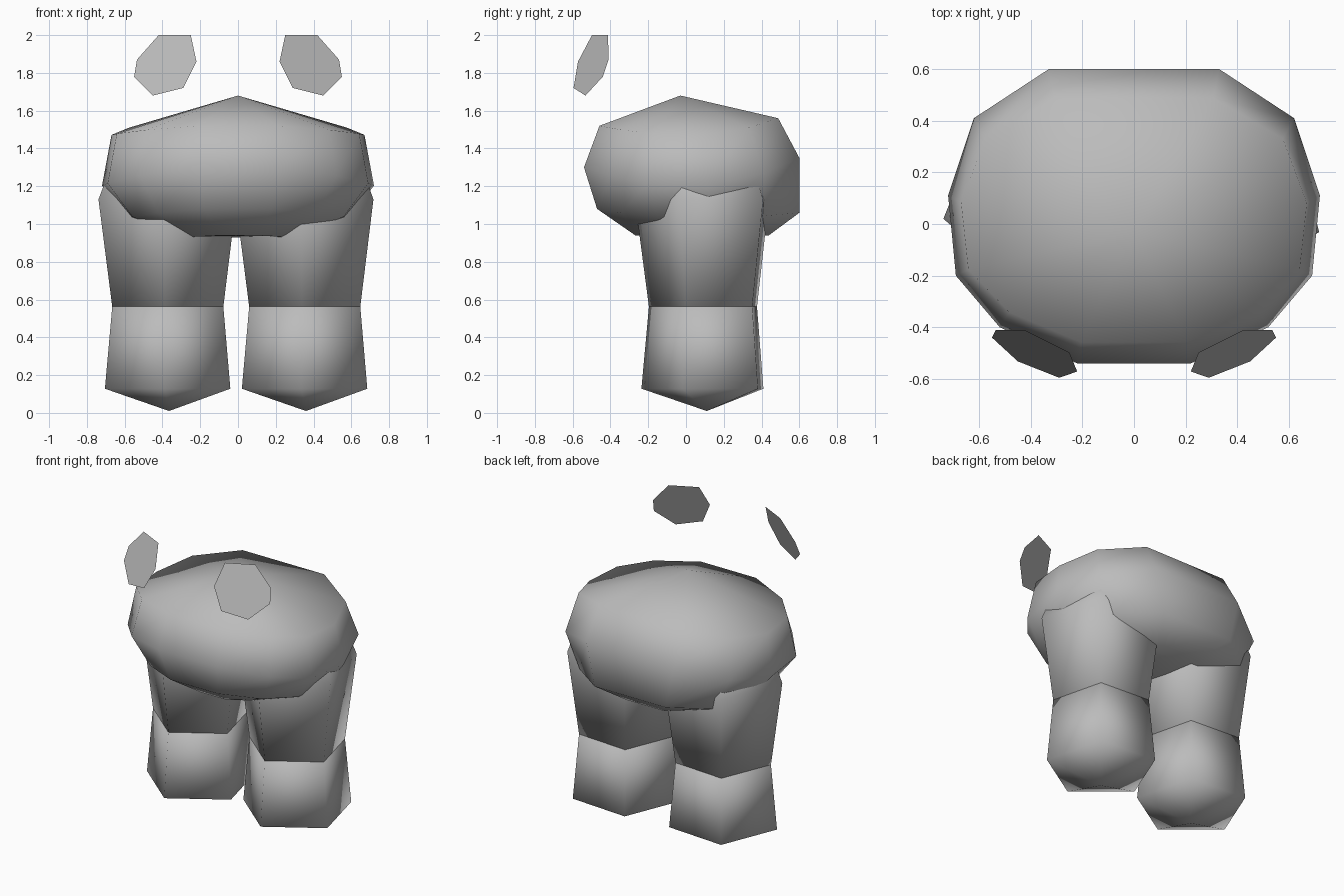
import bpy
from math import cos, sin, radians, pi

cube = bpy.data.objects.get("Cube")
if cube:
    bpy.data.objects.remove(cube, do_unlink=True)

grey = bpy.data.materials.new("plain grey")
grey.use_nodes = True
tone = (0.5, 0.5, 0.5, 1)
grey.diffuse_color = tone
grey.node_tree.nodes["Principled BSDF"].inputs["Base Color"].default_value = tone


def make_object(name, verts, faces, smooth=True):
    mesh = bpy.data.meshes.new(name)
    mesh.from_pydata(verts, [], faces)
    mesh.materials.append(grey)
    for poly in mesh.polygons:
        poly.use_smooth = smooth
    obj = bpy.data.objects.new(name, mesh)
    bpy.context.collection.objects.link(obj)
    return obj


def loft(name, rings, top=None, bottom=None):
    """Skin rings listed from bottom to top; close each end with a fan or a flat cap."""
    n = len(rings[0])
    verts = [v for ring in rings for v in ring]
    faces = []
    for k in range(len(rings) - 1):
        for i in range(n):
            a, b = k * n + i, k * n + (i + 1) % n
            faces.append((a, b, b + n, a + n))
    last = (len(rings) - 1) * n
    if top:
        verts.append(top)
        faces += [(last + i, last + (i + 1) % n, len(verts) - 1) for i in range(n)]
    else:
        faces.append(tuple(range(last, last + n)))
    if bottom:
        verts.append(bottom)
        faces += [((i + 1) % n, i, len(verts) - 1) for i in range(n)]
    else:
        faces.append(tuple(reversed(range(n))))
    return make_object(name, verts, faces)


# Body: twelve-sided rings that rise toward the front and back
half = [(0.22, -0.57), (0.52, -0.43), (0.69, -0.23),
        (0.72, 0.08), (0.62, 0.38), (0.33, 0.57)]
outline = half + [(-x, y) for x, y in reversed(half)]
# x scale, y scale, y centre, then height at side, front and back
levels = [(0.42, 0.62, 0.085, 0.925, 0.94, 0.94),
          (0.81, 0.94, 0.065, 1.03, 1.08, 1.06),
          (1.00, 1.00, 0.03, 1.20, 1.30, 1.35),
          (0.93, 0.83, 0.015, 1.47, 1.52, 1.56)]
rings = []
for sx, sy, cy, side, front, back in levels:
    rings.append([(x * sx, cy + y * sy,
                   side + ((front if y < 0 else back) - side) * (y / 0.57) ** 2)
                  for x, y in outline])
loft("body", rings, top=(0, -0.03, 1.68))


# Legs: five-sided, an upper and a lower piece each
def leg_ring(cx, radius, z):
    return [(cx + radius * cos(radians(50) + i * 2 * pi / 5),
             0.113 + radius * sin(radians(50) + i * 2 * pi / 5), z) for i in range(5)]


for word, cx in (("left", 0.36), ("right", -0.365)):
    loft(word + "_lower_leg",
         [leg_ring(cx, 0.35, 0.128), leg_ring(cx, 0.31, 0.562)],
         top=(cx, 0.11, 0.6), bottom=(cx, 0.11, 0.01))
    loft(word + "_upper_leg",
         [leg_ring(cx, 0.31, 0.562), leg_ring(cx, 0.385, 1.13), leg_ring(cx, 0.29, 1.38)])

# Eyes: flat seven-sided plates floating above the body, tilted out and down
eye = [(0.25, 2.0), (0.22, 1.86), (0.29, 1.72), (0.45, 1.68),
       (0.55, 1.78), (0.535, 1.87), (0.42, 2.0)]
for word, s in (("left", 1), ("right", -1)):
    verts = [(s * x, -0.5 + 0.5 * (x - 0.38) + 0.42 * (z - 1.84), z) for x, z in eye]
    order = tuple(range(len(eye)))
    make_object(word + "_eye", verts, [order if s > 0 else order[::-1]], smooth=False)
